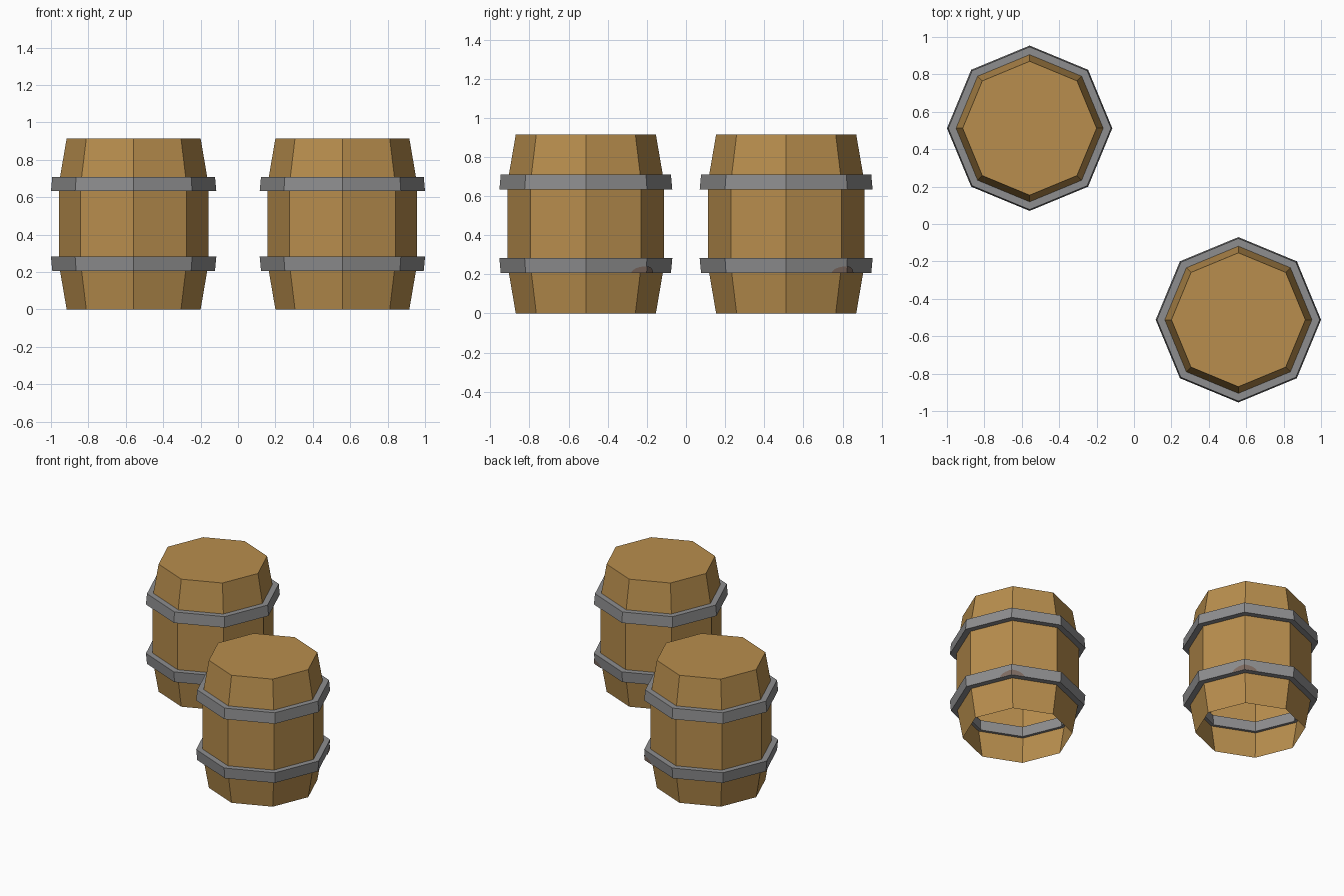
import bpy, bmesh, math

if "Cube" in bpy.data.objects:
    bpy.data.objects.remove(bpy.data.objects["Cube"])

SIDES = 8


def material(name, color):
    m = bpy.data.materials.new(name)
    m.diffuse_color = (*color, 1)
    m.use_nodes = True
    m.node_tree.nodes["Principled BSDF"].inputs["Base Color"].default_value = m.diffuse_color
    return m


WOOD = material("oak_wood", (0.48, 0.27, 0.075))
IRON = material("grey_iron", (0.27, 0.27, 0.275))
RUST = material("dull_rust", (0.22, 0.155, 0.125))


def finish(bm, name, mat, loc):
    mesh = bpy.data.meshes.new(name)
    bm.to_mesh(mesh)
    bm.free()
    mesh.materials.append(mat)
    ob = bpy.data.objects.new(name, mesh)
    ob.location = loc
    bpy.context.collection.objects.link(ob)
    return ob


def lathe(name, profile, mat, loc, closed=False, cap=False):
    """Eight-sided lathe of (radius, z) points listed upwards on the outside."""
    bm = bmesh.new()
    rings = []
    for r, z in profile:
        rings.append([bm.verts.new((r * math.cos(math.tau * i / SIDES),
                                    r * math.sin(math.tau * i / SIDES), z))
                      for i in range(SIDES)])
    pairs = list(zip(rings, rings[1:]))
    if closed:
        pairs.append((rings[-1], rings[0]))
    for a, b in pairs:
        for i in range(SIDES):
            j = (i + 1) % SIDES
            bm.faces.new((a[i], a[j], b[j], b[i]))
    if cap:
        bm.faces.new(rings[-1])
    return finish(bm, name, mat, loc)


def rust_spot(name, loc, half_width, height):
    """Thin half-round patch wrapped round the back-right corner of the lower hoop."""
    bm = bmesh.new()
    r, z0 = 0.4395, 0.206

    def point(s, h):
        base = math.pi / 4
        turn = base + math.copysign(math.pi / 2 + math.pi / 8, s)
        rad = r + 0.006 * h / 0.075
        return (rad * math.cos(base) + abs(s) * math.cos(turn),
                rad * math.sin(base) + abs(s) * math.sin(turn), z0 + h)

    steps = 6
    for side in (1, -1):
        outline = [point(side * 1e-6, 0)]
        for k in range(steps + 1):
            t = math.pi / 2 * k / steps
            outline.append(point(side * max(half_width * math.cos(t), 1e-6),
                                 height * math.sin(t)))
        if side < 0:
            outline.reverse()
        bm.faces.new([bm.verts.new(p) for p in outline])
    return finish(bm, name, RUST, loc)


def barrel(label, x, y):
    loc = (x, y, 0)
    # staves and lid, open underneath
    lathe(label + "_barrel_body",
          [(0.358, 0), (0.40, 0.245), (0.40, 0.67), (0.358, 0.915)],
          WOOD, loc, cap=True)
    # iron hoops, each flaring towards the middle of the barrel
    lathe(label + "_lower_hoop",
          [(0.435, 0.206), (0.442, 0.282), (0.378, 0.282), (0.372, 0.206)],
          IRON, loc, closed=True)
    lathe(label + "_upper_hoop",
          [(0.442, 0.633), (0.435, 0.709), (0.372, 0.709), (0.378, 0.633)],
          IRON, loc, closed=True)
    rust_spot(label + "_rust_spot", loc, 0.085, 0.035)


barrel("back_left", -0.558, 0.512)
barrel("front_right", 0.558, -0.512)
